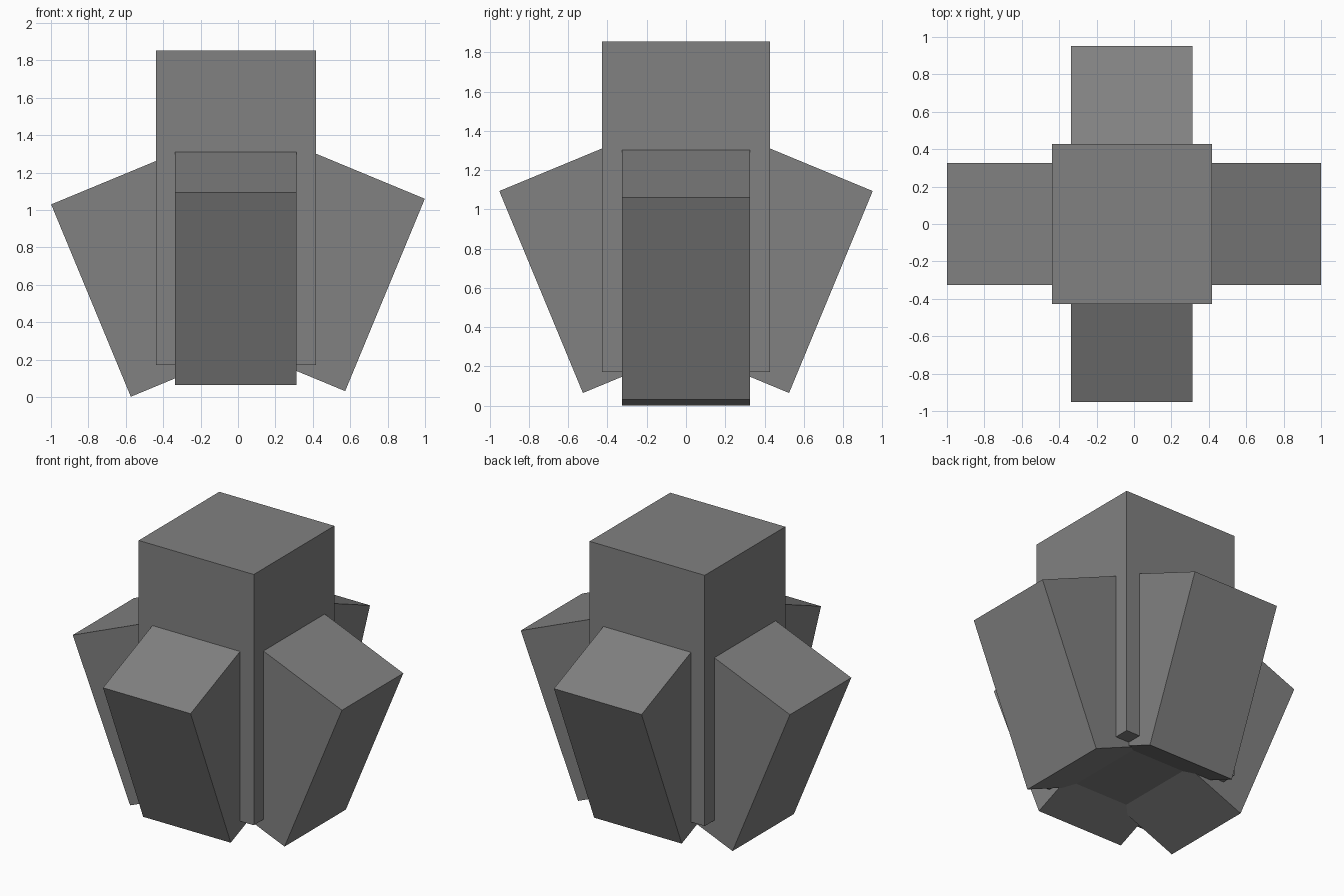
import bpy, bmesh, math
from mathutils import Matrix, Vector

cube = bpy.data.objects.get("Cube")
if cube:
    bpy.data.objects.remove(cube, do_unlink=True)

# Single grey material
grey = bpy.data.materials.new("grey")
grey.use_nodes = True
COLOUR = (0.22, 0.22, 0.22, 1)
grey.diffuse_color = COLOUR
grey.node_tree.nodes["Principled BSDF"].inputs["Base Color"].default_value = COLOUR


def box(name, low, high, matrix=Matrix()):
    """Add a flat-shaded box between two corners, then place it with a matrix."""
    low, high = Vector(low), Vector(high)
    bm = bmesh.new()
    bmesh.ops.create_cube(bm, size=1)
    bmesh.ops.scale(bm, vec=high - low, verts=bm.verts)
    bmesh.ops.translate(bm, vec=(low + high) / 2, verts=bm.verts)
    mesh = bpy.data.meshes.new(name)
    bm.to_mesh(mesh)
    bm.free()
    mesh.materials.append(grey)
    obj = bpy.data.objects.new(name, mesh)
    obj.matrix_world = matrix
    bpy.context.collection.objects.link(obj)
    return obj


SHIFT = -0.011          # core sits slightly off centre in x
DEPTH = 0.65            # side length of each flap's square section
LENGTH = 1.113
TILT = Matrix.Rotation(math.radians(22.5), 4, 'Y')

# Upright central block
box("core", (SHIFT - 0.427, -0.427, 0.172), (SHIFT + 0.427, 0.427, 1.854))

# Four flaps leaning outwards: name, heading, x offset, outer foot radius, foot height
FLAPS = [
    ("left_flap", 0, 0, 0.573, 0.032),
    ("back_flap", 90, SHIFT, 0.525, 0.065),
    ("right_flap", 180, 0, 0.573, 0.002),
    ("front_flap", 270, SHIFT, 0.525, 0.065),
]
for name, heading, offset, radius, foot in FLAPS:
    place = (Matrix.Translation((offset, 0, 0))
             @ Matrix.Rotation(math.radians(heading), 4, 'Z')
             @ Matrix.Translation((radius, 0, foot)) @ TILT)
    box(name, (-DEPTH, -DEPTH / 2, 0), (0, DEPTH / 2, LENGTH), place)
